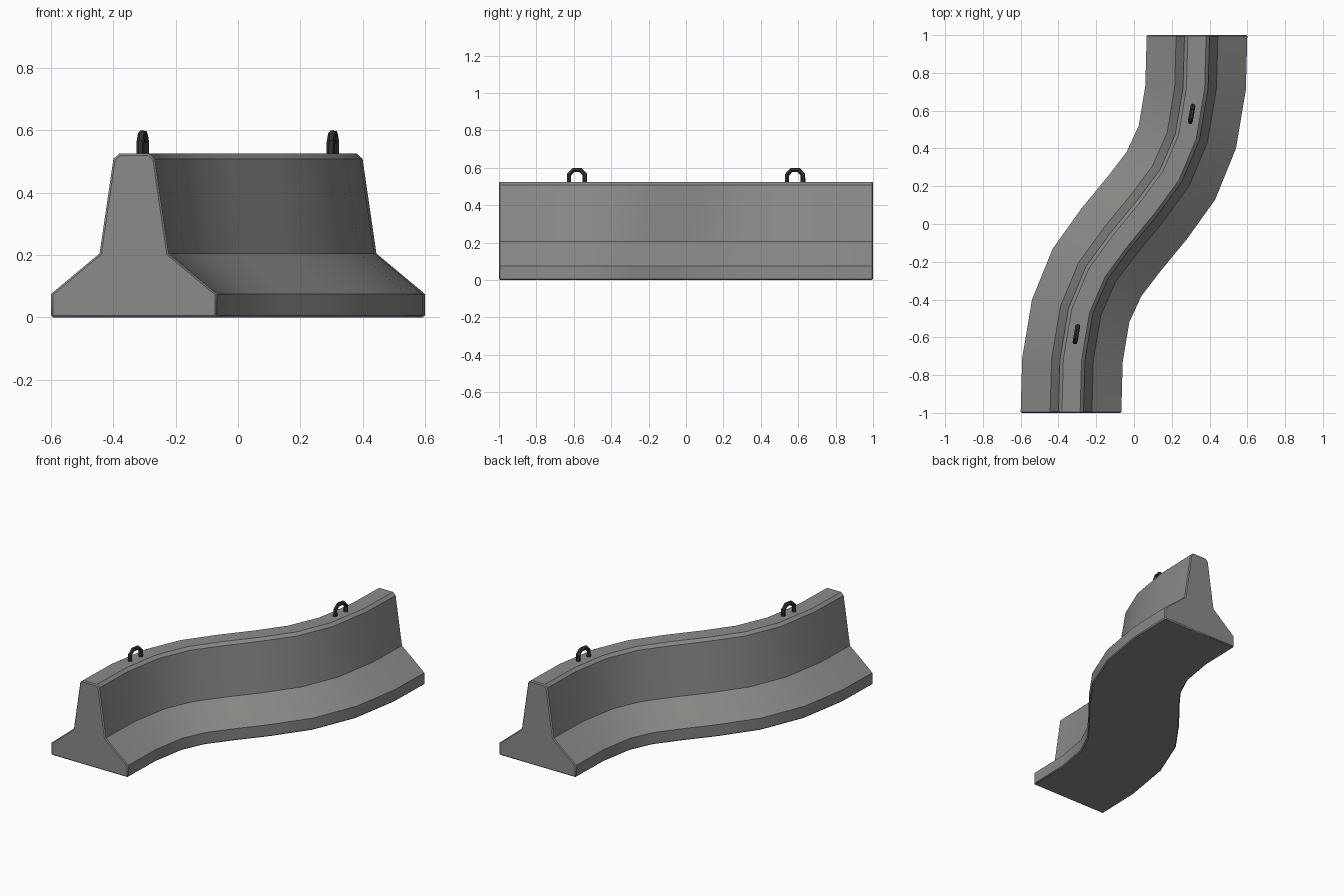
import bpy, bmesh, math
from mathutils import Vector

if "Cube" in bpy.data.objects:
    bpy.data.objects.remove(bpy.data.objects["Cube"])


def material(name, col):
    m = bpy.data.materials.new(name)
    m.diffuse_color = (*col, 1)
    m.use_nodes = True
    m.node_tree.nodes["Principled BSDF"].inputs["Base Color"].default_value = m.diffuse_color
    return m


concrete = material("concrete grey", (0.26, 0.26, 0.25))
steel = material("dark steel", (0.035, 0.03, 0.03))

# Foot edge of the S-shaped plan; the other edge is its half-turn copy
left = [(-0.60, -1), (-0.592, -0.71), (-0.54, -0.40), (-0.43, -0.13), (-0.28, 0.08),
        (-0.14, 0.25), (-0.04, 0.38), (0.025, 0.52), (0.06, 0.73), (0.067, 1)]
right = [(-x, -y) for x, y in reversed(left)]

# Half section: offset from the centre line, height
half = [(0.265, 0.0), (0.265, 0.075), (0.11, 0.205), (0.066, 0.508), (0.048, 0.525)]
section = half + [(-o, z) for o, z in reversed(half)]

# Barrier body swept along the plan
bm = bmesh.new()
rings = []
for l, r in zip(left, right):
    l, r = Vector(l), Vector(r)
    ring = []
    for o, z in section:
        p = l.lerp(r, (o / 0.265 + 1) / 2)
        ring.append(bm.verts.new((p.x, p.y, z)))
    rings.append(ring)
n = len(section)
for a, b in zip(rings, rings[1:]):
    for i in range(n):
        j = (i + 1) % n
        bm.faces.new((a[i], a[j], b[j], b[i]))
bm.faces.new(rings[0])
bm.faces.new(rings[-1])
bmesh.ops.recalc_face_normals(bm, faces=bm.faces)
me = bpy.data.meshes.new("barrier_body")
bm.to_mesh(me)
bm.free()
me.materials.append(concrete)
body = bpy.data.objects.new("barrier_body", me)
bpy.context.collection.objects.link(body)
bev = body.modifiers.new("worn_edges", 'BEVEL')
bev.width = 0.006
bev.segments = 1
bev.limit_method = 'ANGLE'
bev.angle_limit = math.radians(60)
bpy.context.view_layer.objects.active = body
body.select_set(True)
bpy.ops.object.shade_smooth_by_angle(angle=math.radians(30))
body.select_set(False)


# Lifting loops: faceted bent bars on the top
def lifting_loop(name, x, y):
    pts = [(-0.043, 0.50), (-0.043, 0.563), (-0.019, 0.588),
           (0.019, 0.588), (0.043, 0.563), (0.043, 0.50)]
    tilt = math.radians(10)
    cu = bpy.data.curves.new(name, 'CURVE')
    cu.dimensions = '3D'
    cu.bevel_depth = 0.013
    cu.bevel_resolution = 1
    cu.use_fill_caps = True
    sp = cu.splines.new('POLY')
    sp.points.add(len(pts) - 1)
    for p, (t, z) in zip(sp.points, pts):
        p.co = (x + t * math.sin(tilt), y + t * math.cos(tilt), z, 1)
    cu.materials.append(steel)
    ob = bpy.data.objects.new(name, cu)
    bpy.context.collection.objects.link(ob)
    bpy.context.view_layer.objects.active = ob
    ob.select_set(True)
    bpy.ops.object.convert(target='MESH')
    bpy.ops.object.shade_flat()
    ob.select_set(False)


lifting_loop("lifting_loop_front", -0.305, -0.583)
lifting_loop("lifting_loop_back", 0.305, 0.583)
